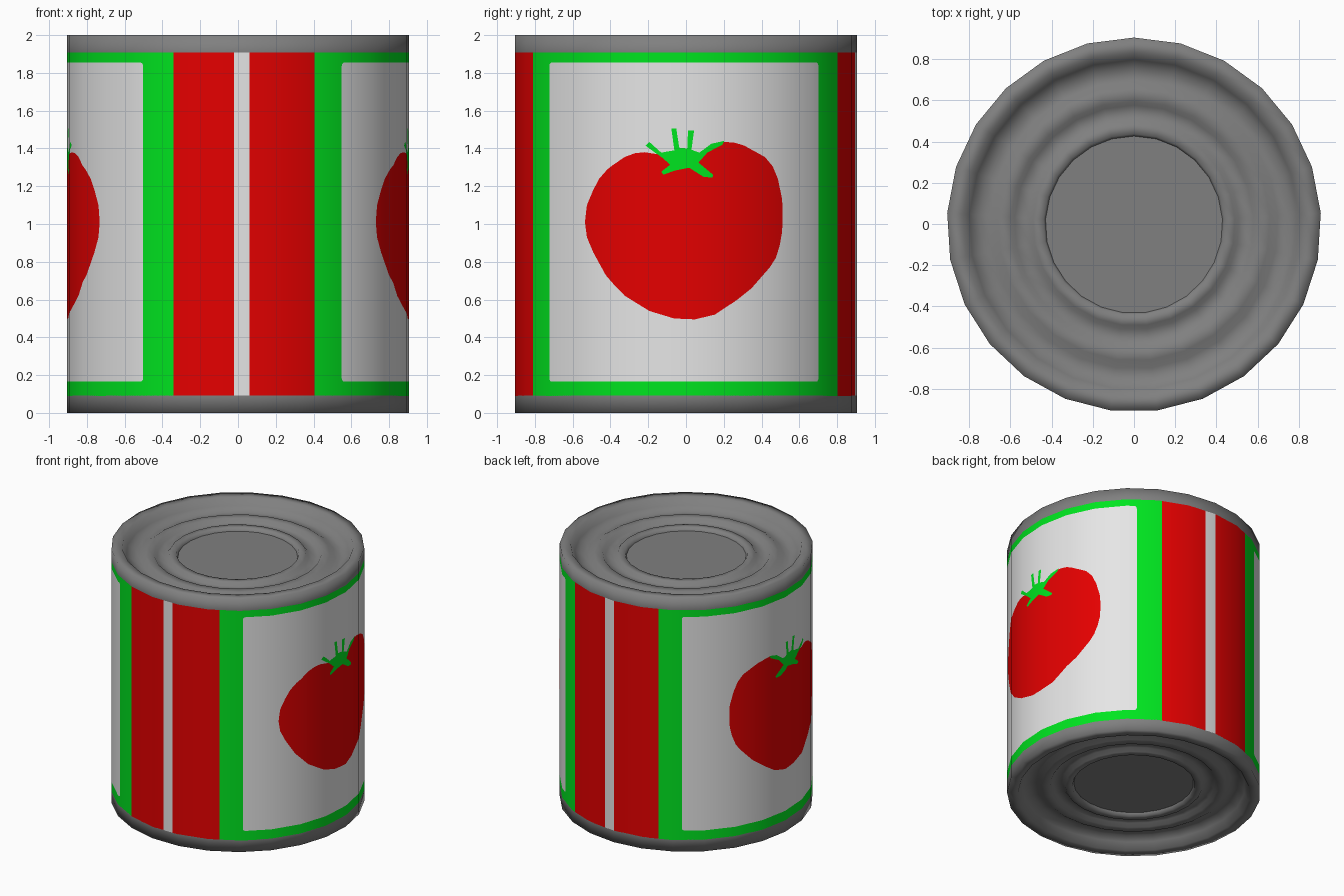
import bpy, bmesh, math
from mathutils import Vector
from mathutils.geometry import delaunay_2d_cdt

if "Cube" in bpy.data.objects:
    bpy.data.objects.remove(bpy.data.objects["Cube"])

N, R, H = 25, 0.908, 2.0
STEP = math.tau / N
LOW, HIGH = 0.09, 1.908          # label height range
Y0 = -0.0035                     # centres the odd-sided outline


def material(name, rgb):
    m = bpy.data.materials.new(name)
    m.diffuse_color = (*rgb, 1)
    m.use_nodes = True
    m.node_tree.nodes["Principled BSDF"].inputs["Base Color"].default_value = m.diffuse_color
    return m


metal = material("grey metal", (0.215, 0.215, 0.215))
red = material("red", (0.78, 0.0, 0.0))
green = material("green", (0.0, 0.78, 0.014))
white = material("white", (0.79, 0.79, 0.79))


def make_object(name, bm, mats):
    me = bpy.data.meshes.new(name)
    bm.to_mesh(me)
    bm.free()
    for m in mats:
        me.materials.append(m)
    ob = bpy.data.objects.new(name, me)
    bpy.context.collection.objects.link(ob)
    return ob


def on_can(phi, z, r=R):
    """Point on the 25-sided can; phi runs from the front (-y) towards +x."""
    mid = (math.floor((phi - math.pi) / STEP + 1e-6) + 0.5) * STEP + math.pi
    rad = r * math.cos(STEP / 2) / math.cos(phi - mid)
    return Vector((rad * math.sin(phi), -rad * math.cos(phi) + Y0, z))


# --- Lids: smooth ridged profile revolved, mirrored for the bottom ---
PROFILE = [(R, HIGH), (R, H), (0.83, H), (0.80, 1.945), (0.75, 1.915), (0.70, 1.915),
           (0.66, 1.94), (0.60, 1.94), (0.58, 1.915), (0.51, 1.915),
           (0.49, 1.94), (0.44, 1.94), (0.43, 1.915)]


def lid(name, flip):
    bm = bmesh.new()
    rings = []
    for r, z in PROFILE:
        rings.append([bm.verts.new(on_can(math.pi + i * STEP, H - z if flip else z, r))
                      for i in range(N)])
    for a, b in zip(rings, rings[1:]):
        for i in range(N):
            j = (i + 1) % N
            f = [a[i], a[j], b[j], b[i]]
            bm.faces.new(f[::-1] if flip else f).smooth = True
    bm.faces.new(rings[-1][::-1] if flip else rings[-1])   # flat centre disc
    return make_object(name, bm, [metal])


lid("top_lid", False)
lid("bottom_lid", True)

# --- Label outlines, in (angle, height) space ---
TOMATO = [(-.53, 1.01), (-.52, 1.10), (-.487, 1.18), (-.455, 1.24), (-.41, 1.29), (-.32, 1.355),
          (-.265, 1.375), (-.215, 1.38), (-.15, 1.37), (0, 1.34), (.10, 1.385), (.15, 1.42),
          (.205, 1.435), (.26, 1.43), (.31, 1.415), (.42, 1.355), (.46, 1.305), (.487, 1.235),
          (.51, 1.13), (.513, 1.05), (.51, .96), (.497, .89), (.475, .82), (.445, .77),
          (.35, .66), (.26, .59), (.155, .52), (.05, .495), (-.06, .50),
          (-.19, .54), (-.32, .62), (-.42, .73), (-.487, .85), (-.52, .93)]
STALK = [(-.21, 1.415), (-.19, 1.435), (-.127, 1.378), (-.058, 1.39), (-.074, 1.505),
         (-.048, 1.505), (-.032, 1.404), (.01, 1.40), (.014, 1.495), (.046, 1.495),
         (.032, 1.393), (.074, 1.378), (.138, 1.425), (.206, 1.44), (.196, 1.42),
         (.116, 1.378), (.069, 1.325), (.148, 1.26), (.143, 1.245), (.095, 1.25),
         (.02, 1.298), (-.058, 1.282), (-.116, 1.261), (-.127, 1.277),
         (-.08, 1.314), (-.122, 1.351)]


def wrap(points, centre, side):
    """Flat side-view outline to angles around the can, mirrored if side is -1."""
    return [(math.radians(centre) + side * math.asin(y / 0.9), z) for y, z in points]


def panel(a, b):
    """Rounded white panel between two angles (degrees)."""
    a, b, lo, hi, c = math.radians(a), math.radians(b), 0.165, 1.855, 0.02
    pts = []
    corners = [(b - c, hi - c), (a + c, hi - c), (a + c, lo + c), (b - c, lo + c)]
    for k, (u, z) in enumerate(corners):
        for s in range(4):
            t = math.pi / 2 * (k + s / 3)
            pts.append((u + c * math.cos(t), z + c * math.sin(t)))
    return pts


panels = [panel(37.3, 141.4), panel(213, 326.3)]
sides = [(90, 1), (269.7, -1)]
tomatoes = [wrap(TOMATO, *s) for s in sides]
stalks = [wrap(STALK, *s) for s in sides]
red_bands = [(-22.2, 26.7), (153, 202.2), (337.8, 386.7)]
stripes = [(-1.3, 3.8), (174.8, 180.3)]


def inside(p, poly):
    hit = False
    for (x1, y1), (x2, y2) in zip(poly, poly[1:] + poly[:1]):
        if (y1 > p[1]) != (y2 > p[1]) and p[0] < (x2 - x1) * (p[1] - y1) / (y2 - y1) + x1:
            hit = not hit
    return hit


def colour(p):
    """0 red, 1 green, 2 white."""
    deg = math.degrees(p[0])
    if any(inside(p, s) for s in stalks):
        return 1
    if any(inside(p, t) for t in tomatoes):
        return 0
    if any(inside(p, q) for q in panels) or any(a < deg < b for a, b in stripes):
        return 2
    return 0 if any(a < deg < b for a, b in red_bands) else 1


# --- Label: cut the unrolled sheet along every outline, then roll it up ---
verts, edges = [], []


def add_line(points, closed):
    s = len(verts)
    verts.extend(Vector(p) for p in points)
    n = len(points)
    edges.extend((s + i, s + (i + 1) % n) for i in range(n if closed else n - 1))


start = -STEP / 2
cuts = [start + i * STEP for i in range(N + 1)]
cuts += [math.radians(d) for band in red_bands + stripes for d in band
         if start < math.radians(d) < start + math.tau]
for u in cuts:
    add_line([(u, LOW), (u, HIGH)], False)
for z in (LOW, HIGH):
    add_line([(start, z), (start + math.tau, z)], False)
for poly in panels + tomatoes + stalks:
    add_line(poly, True)

flat, _, tris, *_ = delaunay_2d_cdt(verts, edges, [], 0, 1e-5)
bm = bmesh.new()
bv = [bm.verts.new(on_can(p[0], p[1])) for p in flat]
for t in tris:
    f = bm.faces.new([bv[i] for i in t])
    f.material_index = colour(sum((flat[i] for i in t), Vector((0, 0))) / 3)
    f.smooth = True
bmesh.ops.remove_doubles(bm, verts=bm.verts[:], dist=1e-5)
label = make_object("label", bm, [red, green, white])
label.data.normals_split_custom_set_from_vertices(
    [Vector((v.co.x, v.co.y - Y0, 0)).normalized() for v in label.data.vertices])
